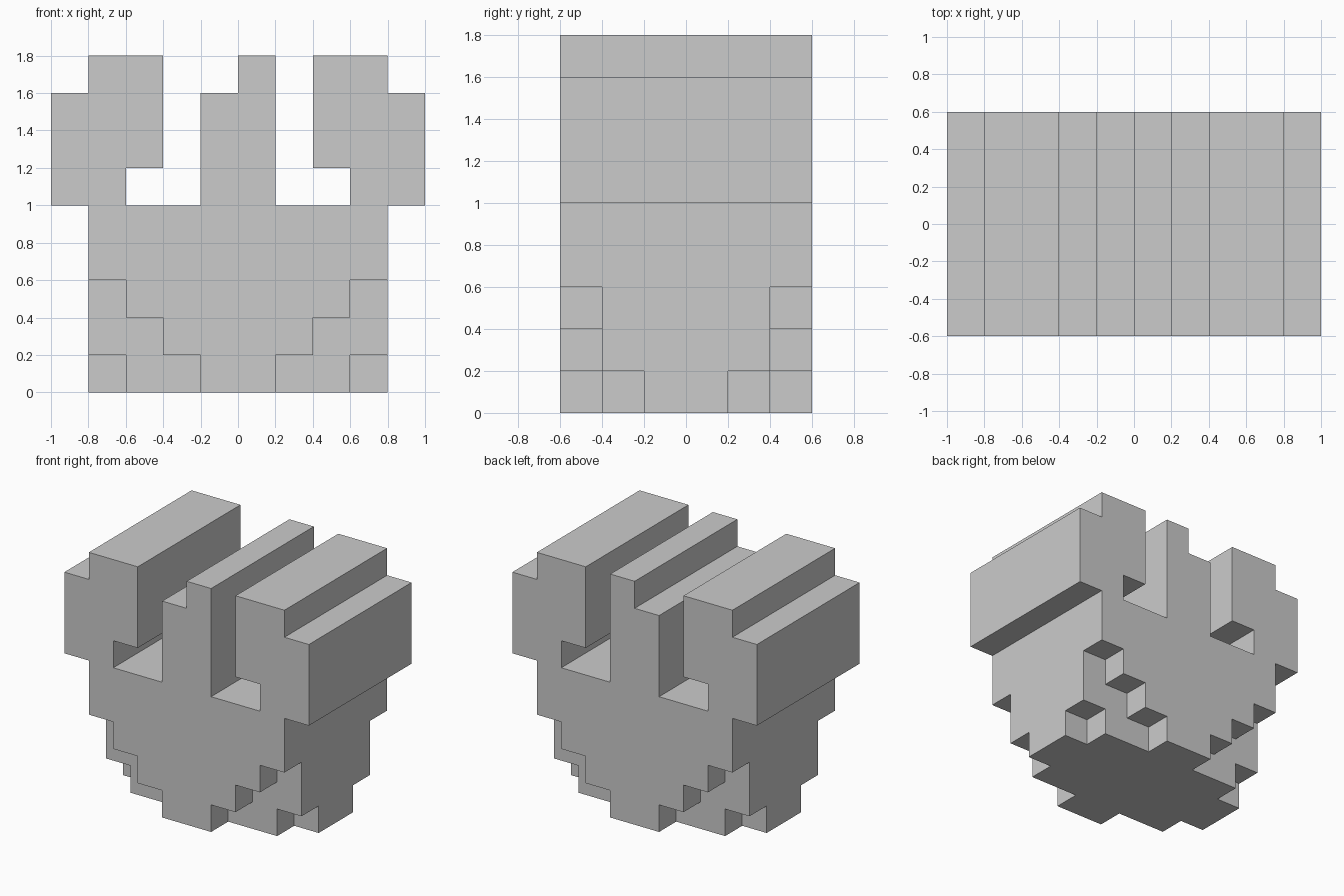
import bpy, bmesh

if "Cube" in bpy.data.objects:
    bpy.data.objects.remove(bpy.data.objects["Cube"])


def extrude_profile(name, points, y0, y1):
    """Solid made from an (x, z) outline pushed from y0 to y1."""
    bm = bmesh.new()
    face = bm.faces.new([bm.verts.new((x, y0, z)) for x, z in points])
    new = bmesh.ops.extrude_face_region(bm, geom=[face])["geom"]
    verts = [v for v in new if isinstance(v, bmesh.types.BMVert)]
    bmesh.ops.translate(bm, verts=verts, vec=(0, y1 - y0, 0))
    bmesh.ops.recalc_face_normals(bm, faces=bm.faces)
    mesh = bpy.data.meshes.new(name)
    bm.to_mesh(mesh)
    bm.free()
    obj = bpy.data.objects.new(name, mesh)
    bpy.context.collection.objects.link(obj)
    return obj


def cut(target, cutter):
    cutter.hide_render = True
    mod = target.modifiers.new("cut", "BOOLEAN")
    mod.operation, mod.solver, mod.object = "DIFFERENCE", "EXACT", cutter
    bpy.context.view_layer.objects.active = target
    bpy.ops.object.modifier_apply(modifier=mod.name)
    bpy.data.objects.remove(cutter)


# Body with two side arms; the outline is mirrored except for the centre prong's tip
half = [(0.2, 1.0), (0.6, 1.0), (0.6, 1.2), (0.4, 1.2), (0.4, 1.8), (0.8, 1.8),
        (0.8, 1.6), (1.0, 1.6), (1.0, 1.0), (0.8, 1.0), (0.8, 0.0)]
prong_tip = [(-0.2, 1.6), (0.0, 1.6), (0.0, 1.8), (0.2, 1.8)]
outline = prong_tip + half + [(-x, z) for x, z in reversed(half)]
body = extrude_profile("body", outline, -0.6, 0.6)

# Stepped notches under the four lower corners
stairs = [(0.2, -0.1), (0.2, 0.2), (0.4, 0.2), (0.4, 0.4),
          (0.6, 0.4), (0.6, 0.6), (0.9, 0.6), (0.9, -0.1)]
foot = [(0.6, -0.1), (0.6, 0.2), (0.9, 0.2), (0.9, -0.1)]
for sx in (-1, 1):
    for sy in (-1, 1):
        for points, depth in ((stairs, 0.4), (foot, 0.2)):
            side = [(sx * x, z) for x, z in points]
            cut(body, extrude_profile("notch_cutter", side, sy * depth, sy * 0.7))
